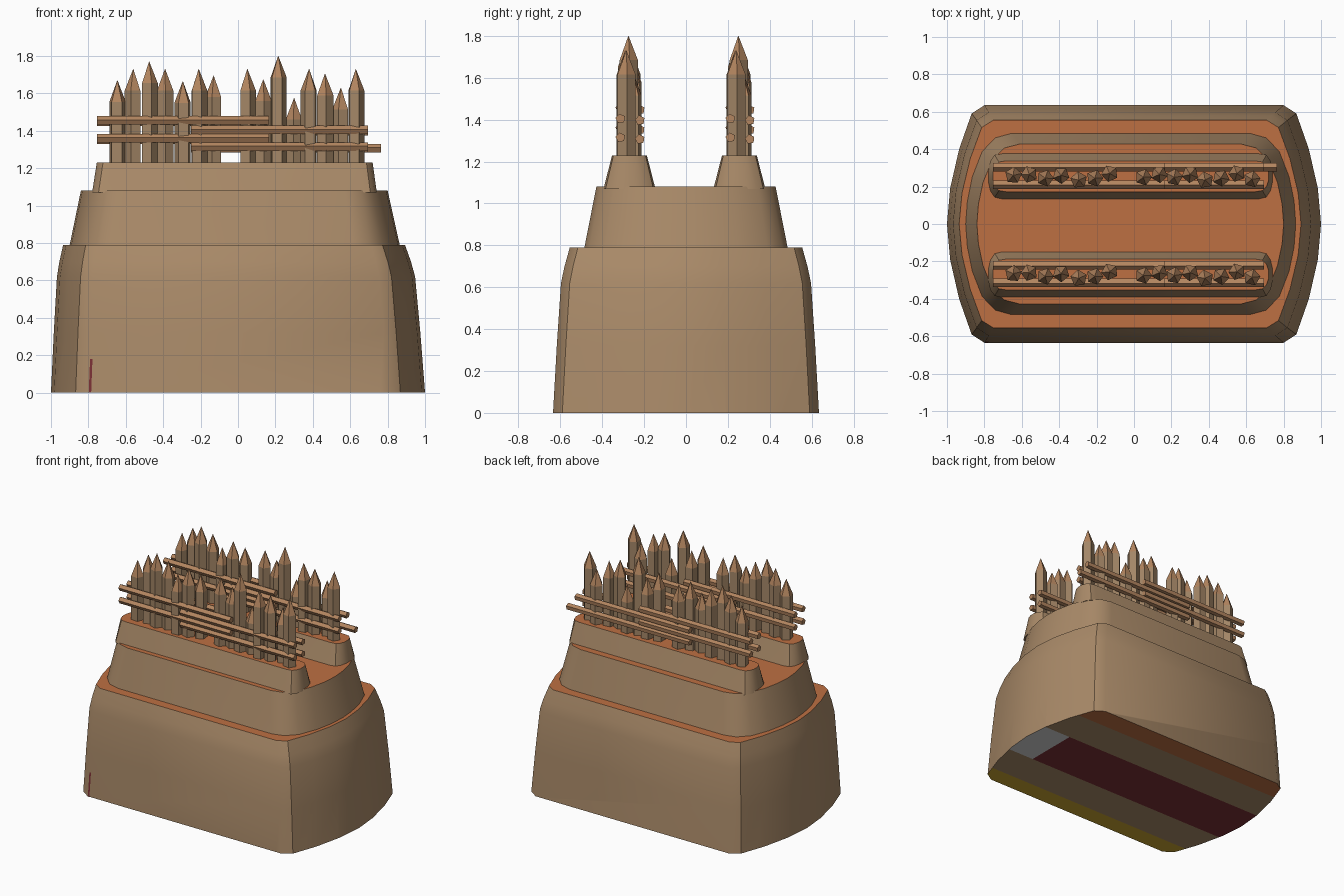
import bpy, bmesh, math, random
from mathutils import Vector

if "Cube" in bpy.data.objects:
    bpy.data.objects.remove(bpy.data.objects["Cube"])

random.seed(4)


def mat(name, rgb):
    m = bpy.data.materials.new(name)
    m.diffuse_color = (*rgb, 1)
    m.use_nodes = True
    m.node_tree.nodes["Principled BSDF"].inputs["Base Color"].default_value = m.diffuse_color
    return m


EARTH = mat("tan earth", (0.40, 0.255, 0.14))
CLAY = mat("orange clay", (0.51, 0.16, 0.055))
STAKE = mat("brown wood", (0.37, 0.24, 0.135))
WARM = mat("warm cut wood", (0.45, 0.235, 0.115))
RED = mat("dark red", (0.20, 0.03, 0.035))
YELLOW = mat("yellow", (0.60, 0.38, 0.03))
PALE = mat("pale grey", (0.65, 0.65, 0.65))


def finish(name, bm, mats, smooth=False):
    bmesh.ops.recalc_face_normals(bm, faces=bm.faces[:])
    me = bpy.data.meshes.new(name)
    bm.to_mesh(me)
    bm.free()
    ob = bpy.data.objects.new(name, me)
    bpy.context.collection.objects.link(ob)
    for m in mats:
        me.materials.append(m)
    if smooth:
        bpy.ops.object.select_all(action='DESELECT')
        ob.select_set(True)
        bpy.context.view_layer.objects.active = ob
        bpy.ops.object.shade_smooth_by_angle(angle=math.radians(35))
    return ob


def skin(bm, loops):
    """Join successive rings of points with quads and cap both ends."""
    rings = [[bm.verts.new(p) for p in loop] for loop in loops]
    n = len(rings[0])
    sides = [bm.faces.new((a[i], a[(i + 1) % n], b[(i + 1) % n], b[i]))
             for a, b in zip(rings, rings[1:]) for i in range(n)]
    return sides, bm.faces.new(rings[0]), bm.faces.new(rings[-1])


def terrace(bm, end, rings, cy=0):
    """Bow-ended mound; end = normalised quarter outline, ring = z, xmin, xmax, half depth."""
    quarter = end + [(x, -y) for x, y in reversed(end[:-1])]
    loops = []
    for z, x0, x1, hy in rings:
        cx, hx = (x0 + x1) / 2, (x1 - x0) / 2
        right = [(cx + u * hx, cy + v * hy, z) for u, v in quarter]
        left = [(cx - u * hx, cy - v * hy, z) for u, v in quarter]
        loops.append(right + left)
    _, bottom, top = skin(bm, loops)
    top.material_index = 1
    return bottom


# Lower mound, with painted bands on its underside
bm = bmesh.new()
base_end = [(0.80, 1), (0.868, 0.93), (0.935, 0.63), (0.983, 0.3), (1, 0)]
terrace(bm, base_end, [(0, -1, 1, 0.635), (0.32, -0.985, 0.975, 0.617),
                       (0.62, -0.968, 0.947, 0.597), (0.70, -0.955, 0.925, 0.580),
                       (0.79, -0.935, 0.893, 0.555)])
cuts = [((0, y, 0), (0, 1, 0)) for y in (0.47, 0.19, -0.22, -0.5)] + [((0.76, 0, 0), (1, 0, 0))]
bm.normal_update()
for co, no in cuts:
    under = [f for f in bm.faces if all(abs(v.co.z) < 1e-5 for v in f.verts)]
    geom = under + list({e for f in under for e in f.edges}) + list({v for f in under for v in f.verts})
    bmesh.ops.bisect_plane(bm, geom=geom, plane_co=co, plane_no=no)
for f in bm.faces:
    if all(abs(v.co.z) < 1e-5 for v in f.verts):
        c = f.calc_center_median()
        if c.y > 0.47:
            f.material_index = 1
        elif c.y < -0.5:
            f.material_index = 3
        elif -0.22 < c.y < 0.19:
            f.material_index = 4 if c.x > 0.76 else 2
finish("lower_mound", bm, [EARTH, CLAY, RED, YELLOW, PALE], True)

# Small red stripe on the front wall
bm = bmesh.new()
bm.faces.new([bm.verts.new(p) for p in ((-0.798, -0.637, 0), (-0.785, -0.637, 0),
                                        (-0.778, -0.628, 0.18), (-0.791, -0.628, 0.18))])
finish("front_stripe", bm, [RED])

# Middle terrace
bm = bmesh.new()
mid_end = [(0.72, 1), (0.82, 0.95), (0.90, 0.80), (0.96, 0.52), (0.99, 0.25), (1, 0)]
terrace(bm, mid_end, [(0.78, -0.902, 0.867, 0.487), (1.08, -0.84, 0.80, 0.428)])
finish("middle_terrace", bm, [EARTH, CLAY], True)

# Palisade data: x, tip height, y offset from the row centre
stakes = [(-.645, 1.67, .01), (-.56, 1.73, .015), (-.475, 1.77, -.005), (-.39, 1.73, .01),
          (-.295, 1.665, -.015), (-.21, 1.73, -.005), (-.13, 1.695, .02), (.05, 1.73, 0),
          (.135, 1.675, .015), (.215, 1.80, 0), (.30, 1.575, .015), (.38, 1.73, -.015),
          (.465, 1.705, -.005), (.55, 1.63, .02), (.63, 1.73, -.01)]
rails = [(1.455, -.755, .165), (1.36, -.755, .165), (1.405, -.25, .695), (1.315, -.25, .695)]
ridge_end = [(0.90, 1), (0.955, 0.92), (0.985, 0.65), (1, 0.25), (1, 0)]
turns = [random.uniform(0, math.tau) for _ in stakes]


def pentagon(r, turn=0):
    return [(r * math.cos(turn + math.tau * i / 5), r * math.sin(turn + math.tau * i / 5))
            for i in range(5)]


for side, yc in (("front", -0.27), ("back", 0.255)):
    # Ridge carrying the fence
    bm = bmesh.new()
    terrace(bm, ridge_end, [(1.07, -0.78, 0.742, 0.124), (1.23, -0.755, 0.72, 0.083)], yc)
    finish(side + "_ridge", bm, [EARTH, CLAY], True)

    # Sharpened five-sided stakes
    bm = bmesh.new()
    for (x, tip, dy), t in zip(stakes, turns):
        p = pentagon(0.046, t)
        y = yc - 0.005 + dy
        loops = [[(x + a * s, y + b * s, z) for a, b in p]
                 for z, s in ((1.2, 1), (tip - 0.115, 1), (tip, 0.02))]
        faces, _, cap = skin(bm, loops)
        for f in faces[5:] + [cap]:
            f.material_index = 1
    finish(side + "_stakes", bm, [STAKE, WARM])

    # Horizontal rails on both faces of the fence
    bm = bmesh.new()
    for dy, dz in ((-0.043, 0), (0.05, -0.008)):
        for z, x0, x1 in rails:
            if side == "back" and dy > 0 and z < 1.32:
                x1 = 0.765
            p = pentagon(0.024, math.radians(100))
            skin(bm, [[(x, yc + dy + a, z + dz + b) for a, b in p] for x in (x0, x1)])
    finish(side + "_rails", bm, [WARM])
